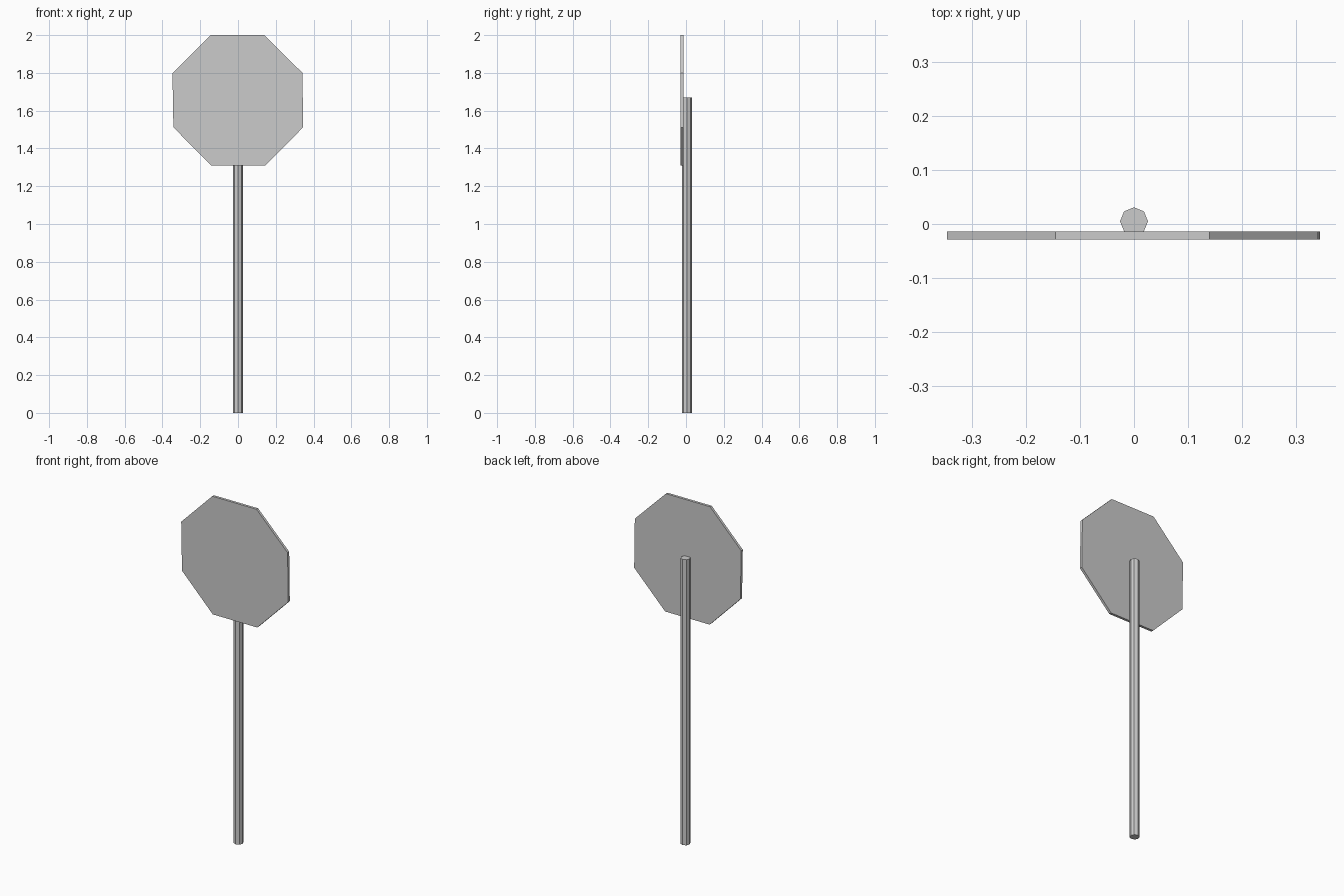
import bpy
import bmesh

cube = bpy.data.objects.get("Cube")
if cube:
    bpy.data.objects.remove(cube, do_unlink=True)

grey = bpy.data.materials.new("plain grey")
grey.use_nodes = True
colour = (0.6, 0.6, 0.6, 1)
grey.diffuse_color = colour
grey.node_tree.nodes["Principled BSDF"].inputs["Base Color"].default_value = colour


def extruded(name, outline, offset):
    """Sweep a closed outline along an offset into a solid."""
    bm = bmesh.new()
    face = bm.faces.new([bm.verts.new(p) for p in outline])
    result = bmesh.ops.extrude_face_region(bm, geom=[face], use_keep_orig=True)
    moved = [g for g in result["geom"] if isinstance(g, bmesh.types.BMVert)]
    bmesh.ops.translate(bm, verts=moved, vec=offset)
    bmesh.ops.recalc_face_normals(bm, faces=bm.faces)
    mesh = bpy.data.meshes.new(name)
    bm.to_mesh(mesh)
    bm.free()
    mesh.materials.append(grey)
    obj = bpy.data.objects.new(name, mesh)
    bpy.context.collection.objects.link(obj)
    return obj


# Eight-sided sign plate, very slightly skewed
plate_outline = [(-0.146, 2.0), (0.14, 2.0), (0.341, 1.8), (0.345, 1.512),
                 (0.145, 1.31), (-0.143, 1.31), (-0.342, 1.512), (-0.347, 1.797)]
extruded("sign_plate", [(x, -0.029, z) for x, z in plate_outline], (0, 0.015, 0))

# Eight-sided post, ending behind the middle of the plate
bpy.ops.mesh.primitive_cylinder_add(vertices=8, radius=0.026, depth=1.67,
                                    location=(0, 0.005, 0.835))
post = bpy.context.object
post.name = "post"
post.data.materials.append(grey)
